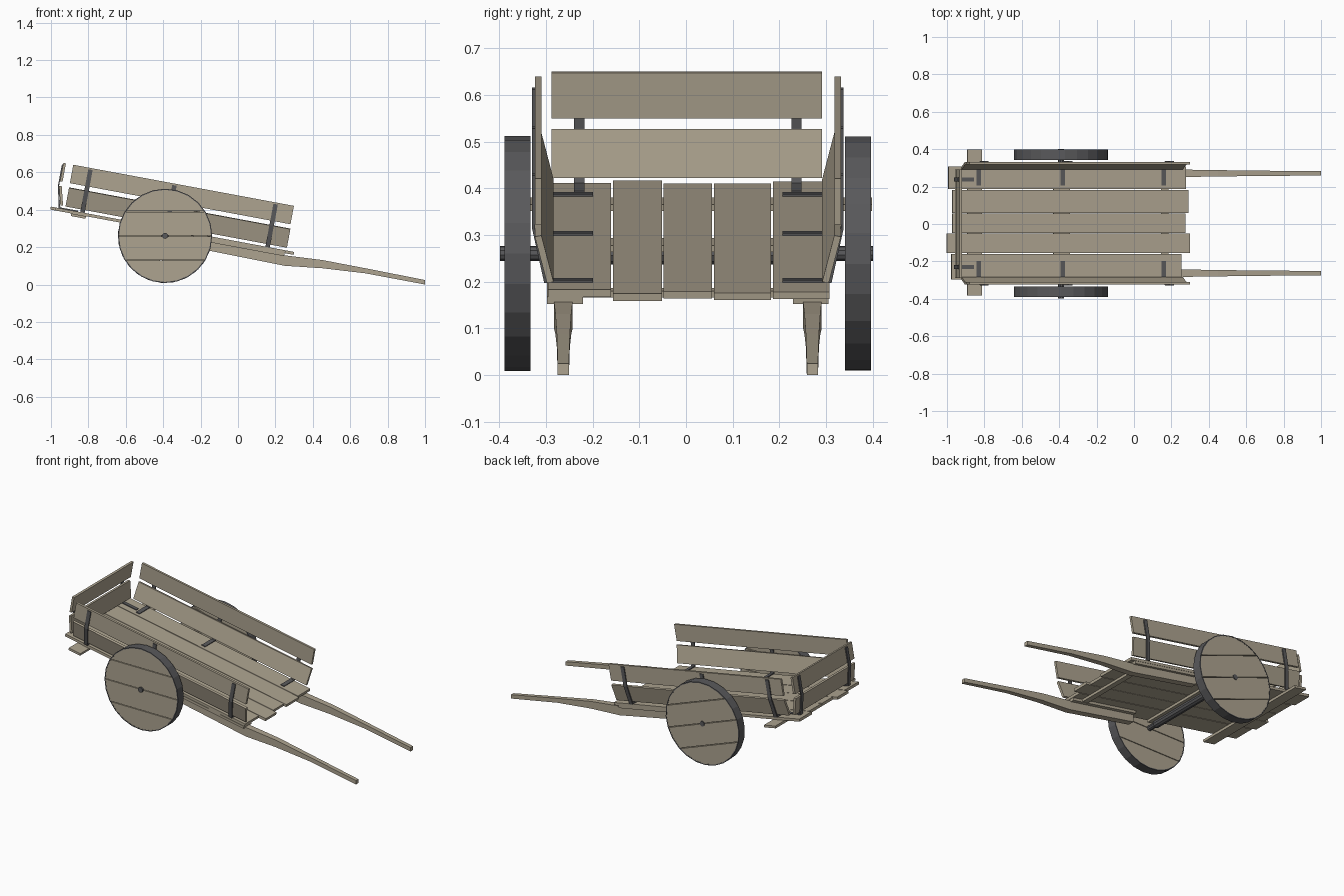
import bpy, bmesh, math
from mathutils import Matrix, Vector

if "Cube" in bpy.data.objects:
    bpy.data.objects.remove(bpy.data.objects["Cube"])

TILT = math.radians(10.55)
AXLE = Vector((-0.39, 0.004, 0.26))
BODY = Matrix.Translation(AXLE) @ Matrix.Rotation(TILT, 4, 'Y')   # tilted cart frame


def material(name, rgb):
    m = bpy.data.materials.new(name)
    m.diffuse_color = (*rgb, 1)
    m.use_nodes = True
    m.node_tree.nodes["Principled BSDF"].inputs["Base Color"].default_value = m.diffuse_color
    return m


WOOD = material("weathered_wood", (0.42, 0.37, 0.28))
IRON = material("dark_iron", (0.10, 0.10, 0.105))


def finish(bm, name, mat, matrix=BODY):
    bmesh.ops.recalc_face_normals(bm, faces=bm.faces[:])
    me = bpy.data.meshes.new(name)
    bm.to_mesh(me)
    bm.free()
    me.materials.append(mat)
    ob = bpy.data.objects.new(name, me)
    ob.matrix_world = matrix
    bpy.context.collection.objects.link(ob)
    return ob


def loft(name, rings, mat, matrix=BODY):
    """Skin a list of matching point rings and cap both ends."""
    bm = bmesh.new()
    rows = [[bm.verts.new(p) for p in r] for r in rings]
    n = len(rows[0])
    for a, b in zip(rows, rows[1:]):
        for i in range(n):
            j = (i + 1) % n
            bm.faces.new((a[i], a[j], b[j], b[i]))
    bm.faces.new(rows[0])
    bm.faces.new(rows[-1])
    return finish(bm, name, mat, matrix)


def box(name, x, y, z, mat, matrix=BODY):
    ring = lambda u: [(u, y[0], z[0]), (u, y[1], z[0]), (u, y[1], z[1]), (u, y[0], z[1])]
    return loft(name, [ring(x[0]), ring(x[1])], mat, matrix)


def cylinder(name, r, y0, y1, sides, mat, matrix):
    ring = lambda y: [(r * math.cos(t), y, r * math.sin(t))
                      for t in (2 * math.pi * i / sides for i in range(sides))]
    return loft(name, [ring(y0), ring(y1)], mat, matrix)


# Floor boards with uneven ends: y range, u range
boards = [(-0.300, -0.165, -0.603, 0.648), (-0.160, -0.055, -0.629, 0.694),
          (-0.052, 0.052, -0.598, 0.668), (0.056, 0.178, -0.598, 0.684),
          (0.183, 0.304, -0.619, 0.673)]
for i, (y0, y1, u0, u1) in enumerate(boards):
    box(f"floor_board_{i + 1}", (u0, u1), (y0, y1), (0.026, 0.042), WOOD)

# Cross battens under the floor
box("rear_cross_plank", (-0.515, -0.435), (-0.385, 0.395), (0.012, 0.026), WOOD)
box("middle_cross_plank", (-0.045, 0.045), (-0.30, 0.30), (0.012, 0.026), WOOD)
box("front_cross_plank", (0.54, 0.58), (-0.225, 0.225), (0.012, 0.026), WOOD)

# Sections shared by sides and tailboard: outward offset, height
LOWER = [(0, 0.060), (0.026, 0.161), (0.040, 0.158), (0.014, 0.057)]
UPPER = [(0.026, 0.184), (0.026, 0.284), (0.040, 0.284), (0.040, 0.184)]
STRAP = [(-0.085, 0.047), (0.011, 0.047), (0.016, 0.057), (0.040, 0.160), (0.040, 0.275),
         (0.046, 0.275), (0.046, 0.159), (0.020, 0.041), (-0.085, 0.041)]


def side_part(name, section, s, u0, u1, mat):
    loft(name, [[(u, s * (0.288 + d), w) for d, w in section] for u in (u0, u1)], mat)


def tail_part(name, section, y0, y1, mat):
    loft(name, [[(-0.566 - d, y, w) for d, w in section] for y in (y0, y1)], mat)


SHAFT = [(-0.20, 0.236, 0.190, 0.020), (0.25, 0.156, 0.100, 0.020),   # x, top, bottom, half width
         (0.45, 0.131, 0.087, 0.017), (0.68, 0.087, 0.060, 0.014), (1.0, 0.024, 0.0, 0.012)]

for s, tag in ((-1, "front"), (1, "back")):
    # Side planks and their iron straps
    side_part(f"{tag}_lower_side_plank", LOWER, s, -0.552, 0.652, WOOD)
    side_part(f"{tag}_upper_side_plank", UPPER, s, -0.552, 0.648, WOOD)
    for i, u in enumerate((-0.457, 0.0, 0.55)):
        side_part(f"{tag}_side_strap_{i + 1}", STRAP, s, u - 0.012, u + 0.012, IRON)
    tail_part(f"{tag}_tail_strap", STRAP, s * 0.233 - 0.011, s * 0.233 + 0.011, IRON)

    # Pull shaft and the rail above it
    cy = 0.004 + s * 0.267
    loft(f"{tag}_shaft", [[(x, cy - h, b), (x, cy + h, b), (x, cy + h, t), (x, cy - h, t)]
                          for x, t, b, h in SHAFT], WOOD, Matrix())
    box(f"{tag}_shaft_rail", (0.19, 0.645), sorted((s * 0.225, s * 0.302)), (0.010, 0.026), WOOD)

    # Wheel: four planks cut from a disc, inside an iron tyre
    spin = math.radians(20) if s > 0 else 0
    M = Matrix.Translation(AXLE) @ Matrix.Rotation(spin, 4, 'Y')
    y0, y1 = sorted((s * 0.337, s * 0.393))
    cuts = (-0.26, -0.13, 0.0, 0.13, 0.26)
    for k in range(4):
        ob = cylinder(f"{tag}_wheel_plank_{k + 1}", 0.247, y0 + 0.001, y1 - 0.001, 24, WOOD, M)
        bm = bmesh.new()
        bm.from_mesh(ob.data)
        for z, n in ((cuts[k] + 0.002, -1), (cuts[k + 1] - 0.002, 1)):
            res = bmesh.ops.bisect_plane(bm, geom=bm.verts[:] + bm.edges[:] + bm.faces[:],
                                         plane_co=(0, 0, z), plane_no=(0, 0, n), clear_outer=True)
            edges = [e for e in res["geom_cut"] if isinstance(e, bmesh.types.BMEdge)]
            if edges:
                bmesh.ops.holes_fill(bm, edges=edges)
        bmesh.ops.recalc_face_normals(bm, faces=bm.faces[:])
        bm.to_mesh(ob.data)
        bm.free()
    bm = bmesh.new()
    N = 24
    prof = [(0.252, y0), (0.252, y1), (0.246, y1), (0.246, y0)]
    rows = [[bm.verts.new((r * math.cos(2 * math.pi * i / N), y, r * math.sin(2 * math.pi * i / N)))
             for r, y in prof] for i in range(N)]
    for i in range(N):
        a, b = rows[i], rows[(i + 1) % N]
        for j in range(4):
            bm.faces.new((a[j], a[(j + 1) % 4], b[(j + 1) % 4], b[j]))
    finish(bm, f"{tag}_tyre", IRON, M)

# Tailboard planks
tail_part("tail_lower_plank", LOWER, -0.292, 0.288, WOOD)
tail_part("tail_upper_plank", UPPER, -0.292, 0.288, WOOD)

# Axle rod and its thicker middle
cylinder("axle_rod", 0.016, -0.403, 0.397, 10, IRON, BODY)
cylinder("axle_sleeve", 0.023, -0.28, 0.28, 10, IRON, BODY)
